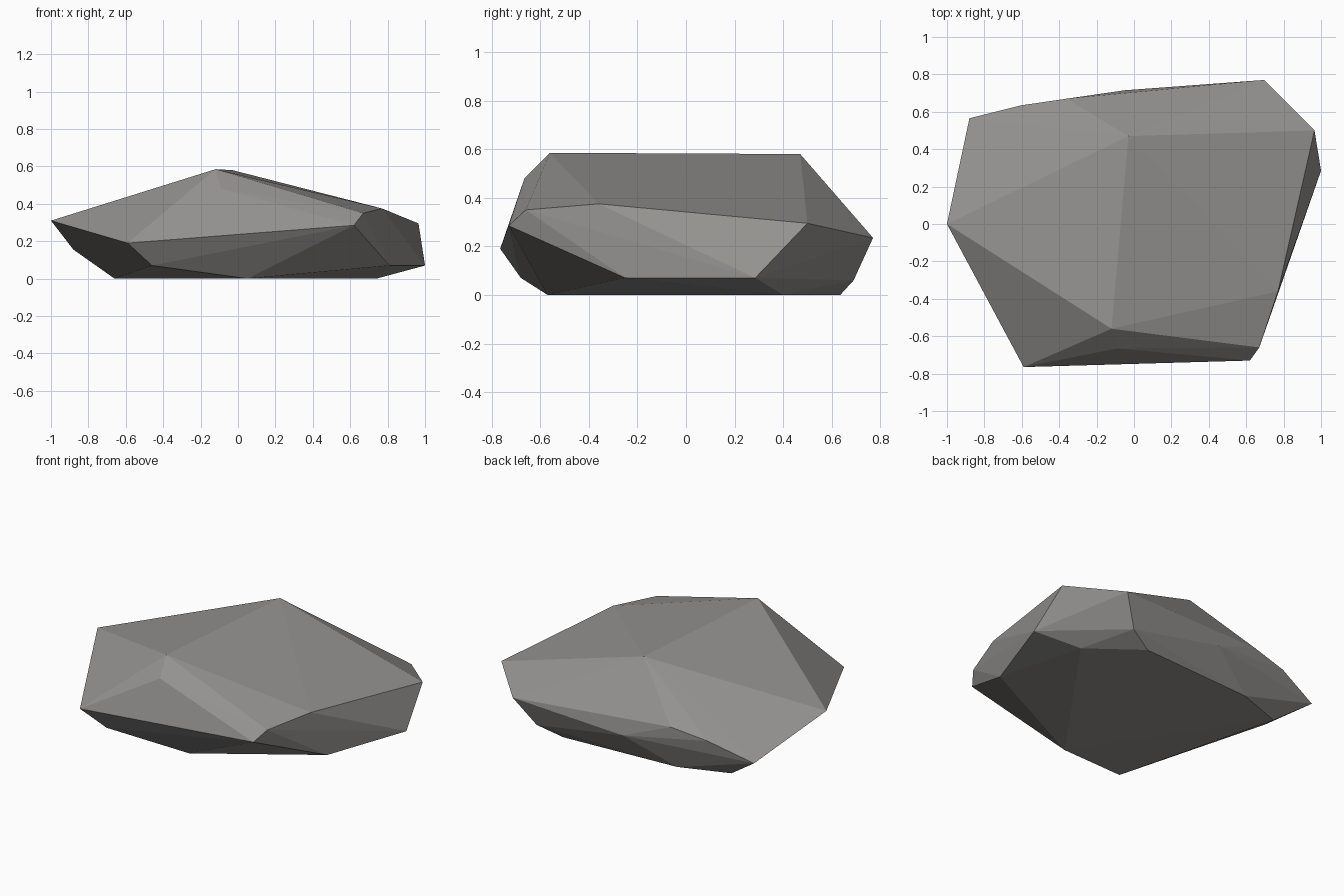
import bpy
import bmesh

cube = bpy.data.objects.get("Cube")
if cube:
    bpy.data.objects.remove(cube, do_unlink=True)


def make_material(name, rgb):
    """Plain matte material with one flat colour."""
    colour = (*rgb, 1)
    mat = bpy.data.materials.new(name)
    mat.use_nodes = True
    mat.diffuse_color = colour
    shader = mat.node_tree.nodes["Principled BSDF"]
    shader.inputs["Base Color"].default_value = colour
    shader.inputs["Roughness"].default_value = 0.9
    return mat


def make_chiselled_solid(name, corner_groups, material):
    """Wrap a tight faceted skin around groups of corner points."""
    bm = bmesh.new()
    for group in corner_groups:
        for corner in group:
            bm.verts.new(corner)
    hull = bmesh.ops.convex_hull(bm, input=bm.verts[:])
    loose = [v for v in bm.verts if not v.link_faces]
    bmesh.ops.delete(bm, geom=loose, context="VERTS")
    bmesh.ops.recalc_face_normals(bm, faces=bm.faces[:])
    mesh = bpy.data.meshes.new(name)
    bm.to_mesh(mesh)
    bm.free()
    mesh.materials.append(material)
    mesh.shade_flat()
    rock = bpy.data.objects.new(name, mesh)
    bpy.context.collection.objects.link(rock)
    return rock


# Ridge along the top, with a small chipped front end
ridge = [(-.12, -.56, .585), (-.03, .47, .58), (-.09, -.665, .48)]

# Right-hand shoulder, falling from the ridge
shoulder = [(.77, -.36, .375), (.67, -.66, .35), (.62, -.73, .285),
            (.965, .5, .295)]

# Widest outline of the rock
girdle = [(-1, 0, .31), (-.59, -.765, .19), (-.88, .565, .155),
          (-.6, .635, .25), (-.36, .67, .29), (-.05, .715, .17),
          (.695, .77, .235)]

# Undercut corners just above the ground
undercut = [(1, .285, .07), (.81, -.25, .07), (-.46, -.68, .07),
            (.58, .69, .06)]

# Flat footprint
footprint = [(-.66, .48, 0), (-.35, .59, 0), (.43, .635, 0),
             (.74, .4, 0), (.05, -.57, 0)]

stone = make_material("warm grey stone", (.3, .29, .28))
make_chiselled_solid("rock", [ridge, shoulder, girdle, undercut, footprint], stone)
